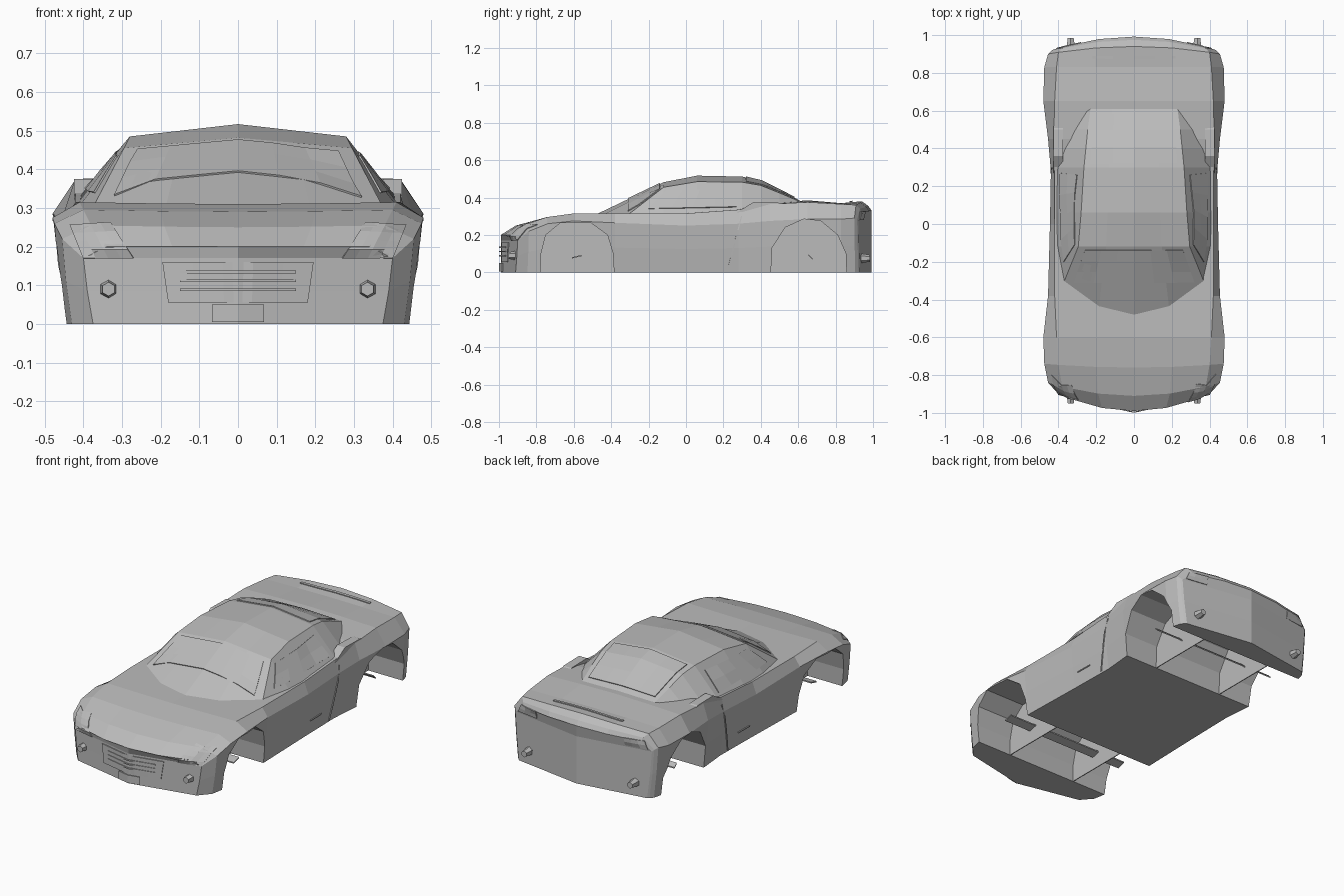
import bpy, bmesh, math
from mathutils import Vector
from mathutils.bvhtree import BVHTree

cube = bpy.data.objects.get("Cube")
if cube:
    bpy.data.objects.remove(cube, do_unlink=True)

grey = bpy.data.materials.new("plain_grey")
grey.use_nodes = True
COLOUR = (0.5, 0.5, 0.5, 1)
grey.diffuse_color = COLOUR
grey.node_tree.nodes["Principled BSDF"].inputs["Base Color"].default_value = COLOUR


def finish(name, bm):
    """Turn a bmesh into a flat shaded object; also return its ray tree."""
    bmesh.ops.remove_doubles(bm, verts=bm.verts, dist=0.0005)
    bmesh.ops.recalc_face_normals(bm, faces=bm.faces)
    tree = BVHTree.FromBMesh(bm)
    mesh = bpy.data.meshes.new(name)
    bm.to_mesh(mesh)
    bm.free()
    mesh.materials.append(grey)
    obj = bpy.data.objects.new(name, mesh)
    bpy.context.scene.collection.objects.link(obj)
    return obj, tree


def mirrored(points):
    """Continue a half section, centre to edge to centre, on the other side."""
    return [Vector((-p.x, p.y, p.z)) for p in reversed(points) if p.x > 0]


def bridge(bm, rings, closed):
    for a, b in zip(rings, rings[1:]):
        n = len(a)
        for i in range(n if closed else n - 1):
            j = (i + 1) % n
            bm.faces.new((a[i], a[j], b[j], b[i]))


def prism(name, outline, x0, x1):
    """Side outline (y, z) extruded across x."""
    bm = bmesh.new()
    face = bm.faces.new([bm.verts.new((x0, y, z)) for y, z in outline])
    out = bmesh.ops.extrude_face_region(bm, geom=[face])["geom"]
    moved = [v for v in out if isinstance(v, bmesh.types.BMVert)]
    bmesh.ops.translate(bm, verts=moved, vec=(x1 - x0, 0, 0))
    return finish(name, bm)[0]


def drape(name, corners, direction, tree, cols=5, rows=2, lift=0.003):
    """Thin panel projected on a surface along a direction."""
    d = Vector(direction)
    a, b, c, e = [Vector(p) for p in corners]
    bm = bmesh.new()
    rings = []
    for r in range(rows + 1):
        row = []
        for k in range(cols + 1):
            p = a.lerp(b, k / cols).lerp(e.lerp(c, k / cols), r / rows)
            hit = tree.ray_cast(p, d)[0] or tree.find_nearest(p)[0]
            row.append(bm.verts.new(hit - d * lift))
        rings.append(row)
    bridge(bm, rings, False)
    obj = finish(name, bm)[0]
    mod = obj.modifiers.new("thickness", "SOLIDIFY")
    mod.thickness = 0.005
    mod.offset = 0


# Lower body: y, bow at edge, half width, waist z, shoulder x, shoulder z, centre z
stations = [
    (-0.99, 0.09, 0.40, 0.17, 0.34, 0.20, 0.20),
    (-0.91, 0.07, 0.455, 0.22, 0.38, 0.255, 0.25),
    (-0.76, 0.02, 0.475, 0.26, 0.40, 0.295, 0.29),
    (-0.6, 0, 0.48, 0.275, 0.41, 0.315, 0.31),
    (-0.38, 0, 0.455, 0.265, 0.42, 0.315, 0.31),
    (0, 0, 0.445, 0.25, 0.42, 0.315, 0.31),
    (0.28, 0, 0.44, 0.26, 0.42, 0.335, 0.34),
    (0.45, 0, 0.455, 0.275, 0.425, 0.365, 0.37),
    (0.65, 0, 0.48, 0.285, 0.42, 0.375, 0.385),
    (0.83, 0, 0.475, 0.285, 0.41, 0.365, 0.37),
    (0.94, -0.04, 0.455, 0.29, 0.40, 0.36, 0.38),
    (0.975, -0.06, 0.44, 0.28, 0.38, 0.34, 0.355),
    (0.992, -0.07, 0.43, 0.27, 0.37, 0.32, 0.33),
]
bm = bmesh.new()
rings = []
for y, bow, w, zc, xs, zs, zt in stations:
    half = [(0, 0), (w - 0.025, 0), (w - 0.01, zc / 2), (w, zc),
            (xs, zs), (xs / 2, (zs + zt * 2) / 3), (0, zt)]
    pts = [Vector((x, y + bow * (x / w) ** 2, z)) for x, z in half]
    rings.append([bm.verts.new(p) for p in pts + mirrored(pts)])
bridge(bm, rings, True)
# Rounded nose and tail faces
for ring, st in ((rings[0], stations[0]), (rings[-1], stations[-1])):
    low = bm.verts.new((0, st[0], st[3] / 2))
    high = bm.verts.new((0, st[0], st[3]))
    for s in (1, -1):
        m, a, b, c, d, e, f = [ring[(s * i) % len(ring)] for i in range(7)]
        bm.faces.new((m, a, b, low))
        bm.faces.new((low, b, c, high))
        bm.faces.new((high, c, d, e, f))
body, body_tree = finish("body_shell", bm)

# Wheel bays cut through the full width
arches = {
    "front": [(-0.78, -0.1), (-0.775, 0.1), (-0.75, 0.2), (-0.67, 0.265),
              (-0.51, 0.265), (-0.42, 0.2), (-0.39, 0.1), (-0.38, -0.1)],
    "rear": [(0.45, -0.1), (0.46, 0.13), (0.53, 0.24), (0.63, 0.285),
             (0.72, 0.275), (0.81, 0.2), (0.855, 0.1), (0.86, -0.1)],
}
for end, outline in arches.items():
    cutter = prism(end + "_bay_cutter", outline, -0.7, 0.7)
    cutter.hide_render = True
    cutter.hide_viewport = True
    cutter.display_type = "WIRE"
    cut = body.modifiers.new(end + "_bay", "BOOLEAN")
    cut.operation = "DIFFERENCE"
    cut.solver = "EXACT"
    cut.object = cutter
    # Inner bay walls and the flat axle strip
    wall = [(y, max(z, 0)) for y, z in outline]
    for side, s in (("left", 1), ("right", -1)):
        prism(f"{end}_{side}_bay_wall", wall, s * 0.22, s * 0.225)
    mid = -0.585 if end == "front" else 0.665
    tilt = 0.012 if end == "front" else -0.02
    run = 0.025 if end == "front" else 0.01
    strip = [(mid - run, 0.08 - tilt / 2), (mid + run, 0.08 + tilt / 2),
             (mid + run, 0.087 + tilt / 2), (mid - run, 0.087 - tilt / 2)]
    prism(end + "_axle_strip", strip, -0.4, 0.4)

# Cabin: y, bow at edge, belt x, belt z, roof edge x, roof edge z, centre z
cabin = [
    (-0.48, 0.18, 0.375, 0.30, 0.37, 0.312, 0.31),
    (-0.12, 0, 0.415, 0.30, 0.295, 0.455, 0.482),
    (0.06, 0, 0.415, 0.31, 0.28, 0.485, 0.517),
    (0.3, 0, 0.41, 0.33, 0.265, 0.482, 0.512),
    (0.4, 0, 0.37, 0.35, 0.255, 0.465, 0.49),
    (0.5, 0, 0.32, 0.36, 0.245, 0.425, 0.44),
    (0.61, 0, 0.25, 0.37, 0.23, 0.378, 0.383),
]
bm = bmesh.new()
rings = []
for y, bow, xb, zb, xe, ze, zt in cabin:
    half = [(xb, zb - 0.015), (xb, zb), (xe, ze), (xe / 2, (ze + zt) / 2), (0, zt)]
    pts = [Vector((x, y + bow * (x / xb) ** 2, z)) for x, z in half]
    rings.append([bm.verts.new(p) for p in pts + mirrored(pts)])
bridge(bm, rings, False)
cabin_tree = finish("cabin", bm)[1]

# Glass panels
DOWN, BACK, FORWARD = (0, 0, -1), (0, 1, 0), (0, -1, 0)
drape("windscreen", [(-0.32, -0.31, 1), (0.32, -0.31, 1), (0.26, -0.14, 1),
                     (-0.26, -0.14, 1)], DOWN, cabin_tree, 6, 3)
drape("rear_window", [(-0.23, 0.32, 1), (0.23, 0.32, 1), (0.21, 0.58, 1),
                      (-0.21, 0.58, 1)], DOWN, cabin_tree, 4, 3)

# Nose and tail details
drape("grille", [(-0.18, -2, 0.055), (0.18, -2, 0.055), (0.195, -2, 0.16),
                 (-0.195, -2, 0.16)], BACK, body_tree)
for i in range(3):
    z = 0.085 + i * 0.023
    drape(f"grille_slat_{i}", [(-0.15, -2, z), (0.15, -2, z), (0.15, -2, z + 0.007),
                               (-0.15, -2, z + 0.007)], BACK, body_tree, 4, 1, 0.007)
drape("number_plate", [(-0.067, -2, 0.005), (0.067, -2, 0.005), (0.067, -2, 0.05),
                       (-0.067, -2, 0.05)], BACK, body_tree, 2, 1, 0.006)
drape("deck_lip", [(-0.22, 0.875, 1), (0.22, 0.875, 1), (0.22, 0.89, 1),
                   (-0.22, 0.89, 1)], DOWN, body_tree, 4, 1, 0.005)

for side, s in (("left", 1), ("right", -1)):
    inward = (-s, 0, 0)
    drape(side + "_headlamp", [(s * 0.27, -2, 0.17), (s * 0.40, -2, 0.17),
                               (s * 0.435, -2, 0.255), (s * 0.33, -2, 0.262)],
          BACK, body_tree, 4, 4)
    drape(side + "_tail_lamp", [(s * 0.28, 2, 0.28), (s * 0.41, 2, 0.28),
                                (s * 0.39, 2, 0.325), (s * 0.28, 2, 0.325)],
          FORWARD, body_tree, 3, 2)
    drape(side + "_window", [(s, -0.2, 0.34), (s, 0.27, 0.35), (s, 0.26, 0.45),
                             (s, -0.11, 0.435)], inward, cabin_tree, 4, 2)
    drape(side + "_door_seam", [(s, 0.22, 0.01), (s, 0.226, 0.01), (s, 0.3, 0.3),
                                (s, 0.294, 0.3)], inward, body_tree, 1, 4)
    drape(side + "_sill_line", [(s, 0.04, 0.078), (s, 0.14, 0.078), (s, 0.14, 0.084),
                                (s, 0.04, 0.084)], inward, body_tree, 2, 1)
    # Shoulder intake behind the door
    fin = [(0.27, 0.32), (0.36, 0.375), (0.5, 0.372), (0.55, 0.35)]
    prism(side + "_intake", fin, s * 0.375, s * 0.425)
    # Round lamps low on each bumper
    for end, y, z in (("front", -0.925, 0.09), ("rear", 0.96, 0.075)):
        bpy.ops.mesh.primitive_cone_add(
            vertices=6, radius1=0.026, radius2=0.018, depth=0.05,
            location=(s * 0.335, y, z),
            rotation=(math.copysign(math.pi / 2, -y), 0, 0))
        lamp = bpy.context.object
        lamp.name = f"{end}_{side}_bumper_lamp"
        lamp.data.materials.append(grey)
